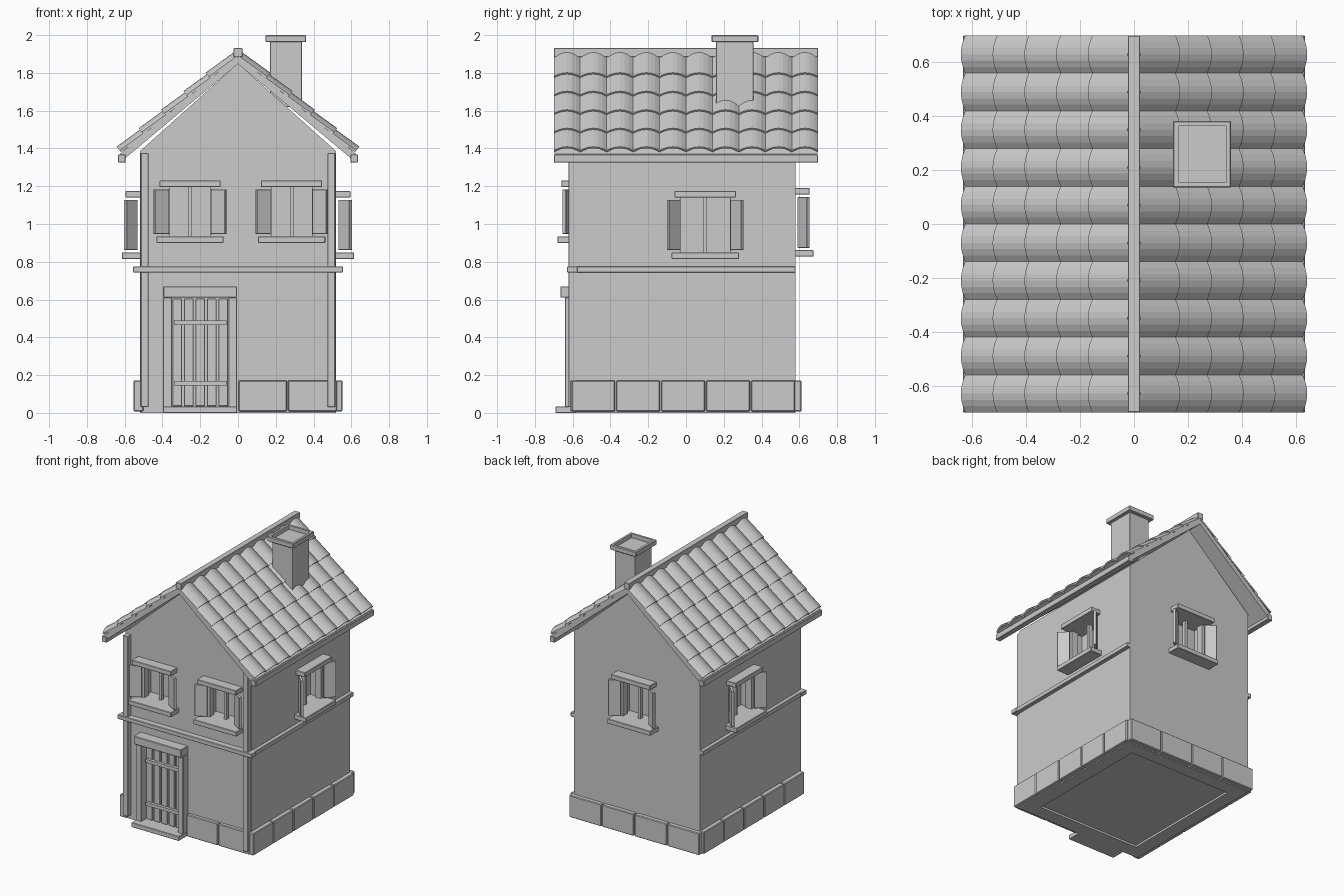
import bpy, bmesh, math
from mathutils import Matrix, Vector

if "Cube" in bpy.data.objects:
    bpy.data.objects.remove(bpy.data.objects["Cube"])

I = Matrix.Identity(4)


def add_box(bm, x0, x1, y0, y1, z0, z1, m=I, bevel=0):
    t = Matrix.Translation(((x0 + x1) / 2, (y0 + y1) / 2, (z0 + z1) / 2))
    s = Matrix.Diagonal((x1 - x0, y1 - y0, z1 - z0, 1))
    vs = bmesh.ops.create_cube(bm, size=1, matrix=m @ t @ s)["verts"]
    if bevel:
        es = list({e for v in vs for e in v.link_edges})
        bmesh.ops.bevel(bm, geom=es, offset=bevel, segments=1, affect='EDGES')


def finish(name, bm):
    bmesh.ops.recalc_face_normals(bm, faces=bm.faces)
    me = bpy.data.meshes.new(name)
    bm.to_mesh(me)
    bm.free()
    ob = bpy.data.objects.new(name, me)
    bpy.context.collection.objects.link(ob)
    return ob


def boxes(name, dims, m=I, bevel=0):
    bm = bmesh.new()
    for d in dims:
        add_box(bm, *d, m=m, bevel=bevel)
    return finish(name, bm)


def prism(name, pts, y0, y1):
    bm = bmesh.new()
    f = bm.faces.new([bm.verts.new((x, y0, z)) for x, z in pts])
    r = bmesh.ops.extrude_face_region(bm, geom=[f])
    vs = [g for g in r["geom"] if isinstance(g, bmesh.types.BMVert)]
    bmesh.ops.translate(bm, verts=vs, vec=(0, y1 - y0, 0))
    return finish(name, bm)


WX, FY, BY = 0.52, -0.585, 0.58

# walls with both gables
walls = prism("walls", [(-WX, 0), (WX, 0), (WX, 1.385), (0, 1.85), (-WX, 1.385)], FY, BY)
cut = bmesh.new()
add_box(cut, -0.35, -0.05, FY - 0.1, FY + 0.06, 0.03, 0.61)        # door recess
add_box(cut, -0.42, 0.42, -0.48, 0.48, -0.1, 0.015)                # underside recess


# windows: local wall plane is y = 0, outward is -y
def window(name, x, y, turn, z0, z1, hw, angle):
    m = Matrix.Translation((x, y, 0)) @ Matrix.Rotation(math.radians(turn), 4, 'Z')
    add_box(cut, -hw, hw, -0.05, 0.1, z0, z1, m)
    boxes(name + "_lintel", [(-0.162, 0.162, -0.075, 0.01, z1, z1 + 0.035)], m, 0.003)
    boxes(name + "_sill", [(-0.178, 0.178, -0.095, 0.02, z0 - 0.035, z0)], m, 0.003)
    boxes(name + "_frame", [(-0.01, 0.01, 0.03, 0.06, z0, z1),
                            (-hw, -hw + 0.018, 0.0, 0.05, z0, z1),
                            (hw - 0.018, hw, 0.0, 0.05, z0, z1)], m)
    bm = bmesh.new()
    for s in (-1, 1):
        h = m @ Matrix.Diagonal((s, 1, 1, 1)) @ Matrix.Translation((hw - 0.005, -0.01, 0)) \
            @ Matrix.Rotation(-math.radians(angle), 4, 'Z')
        add_box(bm, 0, 0.085, -0.02, 0, z0 + 0.012, z1 - 0.012, h, 0.002)
    finish(name + "_shutters", bm)


window("front_window_left", -0.254, FY, 0, 0.935, 1.195, 0.125, 30)
window("front_window_right", 0.284, FY, 0, 0.935, 1.195, 0.125, 30)
window("right_window", WX, 0.102, 90, 0.85, 1.14, 0.15, 45)
window("left_window", -WX, 0.102, -90, 0.85, 1.14, 0.15, 45)
window("back_window", 0, BY, 180, 0.862, 1.155, 0.13, 35)

cutter = finish("opening_cutter", cut)
cutter.hide_render = True
cutter.hide_set(True)
mod = walls.modifiers.new("openings", 'BOOLEAN')
mod.operation = 'DIFFERENCE'
mod.object = cutter

# door with frame, planks and straps
boxes("door_jambs", [(-0.397, -0.35, -0.64, -0.56, 0.03, 0.61),
                     (-0.05, -0.005, -0.64, -0.56, 0.03, 0.61)], bevel=0.003)
boxes("door_lintel", [(-0.397, -0.005, -0.665, -0.56, 0.61, 0.67)], bevel=0.004)
boxes("door_step", [(-0.397, -0.005, -0.69, -0.55, 0, 0.035)], bevel=0.003)
boxes("door_planks", [(-0.347 + i * 0.061, -0.297 + i * 0.061, -0.585, -0.52, 0.035, 0.605)
                      for i in range(5)], bevel=0.003)
boxes("door_straps", [(-0.34, -0.06, -0.605, -0.58, z, z + 0.025) for z in (0.145, 0.465)])

# timber posts and belt beams
boxes("corner_posts", [(-0.515, -0.473, -0.622, FY + 0.01, 0.03, 1.375),
                       (0.473, 0.515, -0.622, FY + 0.01, 0.03, 1.375)], bevel=0.003)
boxes("front_beam", [(-0.555, 0.555, -0.63, FY + 0.01, 0.743, 0.775)], bevel=0.003)
boxes("side_beams", [(WX - 0.01, 0.548, FY, BY, 0.743, 0.775),
                     (-0.548, -WX + 0.01, FY, BY, 0.743, 0.775)], bevel=0.003)

# plinth stones
stones = []
for i in range(5):
    y = FY - 0.025 + i * 0.238
    for s in (-1, 1):
        a, b = sorted((s * 0.5, s * 0.553))
        stones.append((a, b, y + 0.003, y + 0.235, 0.008, 0.172))
for i in range(4):
    x = -0.54 + i * 0.27
    stones.append((x + 0.003, x + 0.267, 0.56, 0.612, 0.008, 0.172))
stones += [(0.003, 0.259, -0.612, -0.56, 0.008, 0.172), (0.265, 0.525, -0.612, -0.56, 0.008, 0.172)]
boxes("plinth_stones", stones, bevel=0.005)

# roof deck, eave boards, ridge beam
K, TOP = 0.83, 1.89
e = 0.625
prism("roof_deck", [(-e, TOP - K * e), (0, TOP), (e, TOP - K * e),
                    (e - 0.02, TOP - K * e - 0.03), (0, TOP - 0.042), (-e + 0.02, TOP - K * e - 0.03)],
      -0.695, 0.695)
boxes("eave_boards", [(0.595, 0.635, -0.7, 0.7, 1.325, 1.367),
                      (-0.635, -0.595, -0.7, 0.7, 1.325, 1.367)], bevel=0.003)
boxes("ridge_beam", [(-0.023, 0.023, -0.7, 0.7, 1.885, 1.932)], bevel=0.003)

# barrel roof tiles
L = math.hypot(1, K)
N = 6


def add_tile(bm, side, yc, xa, xb):
    rings = []
    for x, lift in ((xa, 0.003), (xb, 0.015)):
        for thick in (0, 0.011):
            ring = []
            for k in range(N + 1):
                t = 2 * k / N - 1
                n = lift + 0.026 * (1 - t * t) - thick
                ring.append(bm.verts.new((side * (x + n * K / L), yc + 0.07 * t, TOP - K * x + n / L)))
            rings.append(ring)
    uo, ui, lo, li = rings
    for k in range(N):
        for p, q in ((uo, lo), (lo, li), (li, ui), (ui, uo)):
            bm.faces.new((p[k], p[k + 1], q[k + 1], q[k]))
    for k in (0, N):
        bm.faces.new((uo[k], lo[k], li[k], ui[k]))


bm = bmesh.new()
for side in (-1, 1):
    for c in range(10):
        for r in range(5):
            xb = 0.145 + 0.118 * r
            add_tile(bm, side, -0.63 + 0.14 * c, max(0.005, xb - 0.14), xb)
finish("roof_tiles", bm)

# chimney with hollow cap
boxes("chimney_shaft", [(0.17, 0.338, 0.16, 0.358, 1.62, 1.968)], bevel=0.002)
bm = bmesh.new()
add_box(bm, 0.145, 0.361, 0.135, 0.383, 1.963, 2.0, bevel=0.004)
top = max(bm.faces, key=lambda f: f.calc_center_median().z)
bmesh.ops.inset_region(bm, faces=[top], thickness=0.022)
r = bmesh.ops.extrude_face_region(bm, geom=[top])
bmesh.ops.delete(bm, geom=[top], context='FACES_ONLY')
vs = [g for g in r["geom"] if isinstance(g, bmesh.types.BMVert)]
bmesh.ops.translate(bm, verts=vs, vec=(0, 0, -0.03))
finish("chimney_cap", bm)
